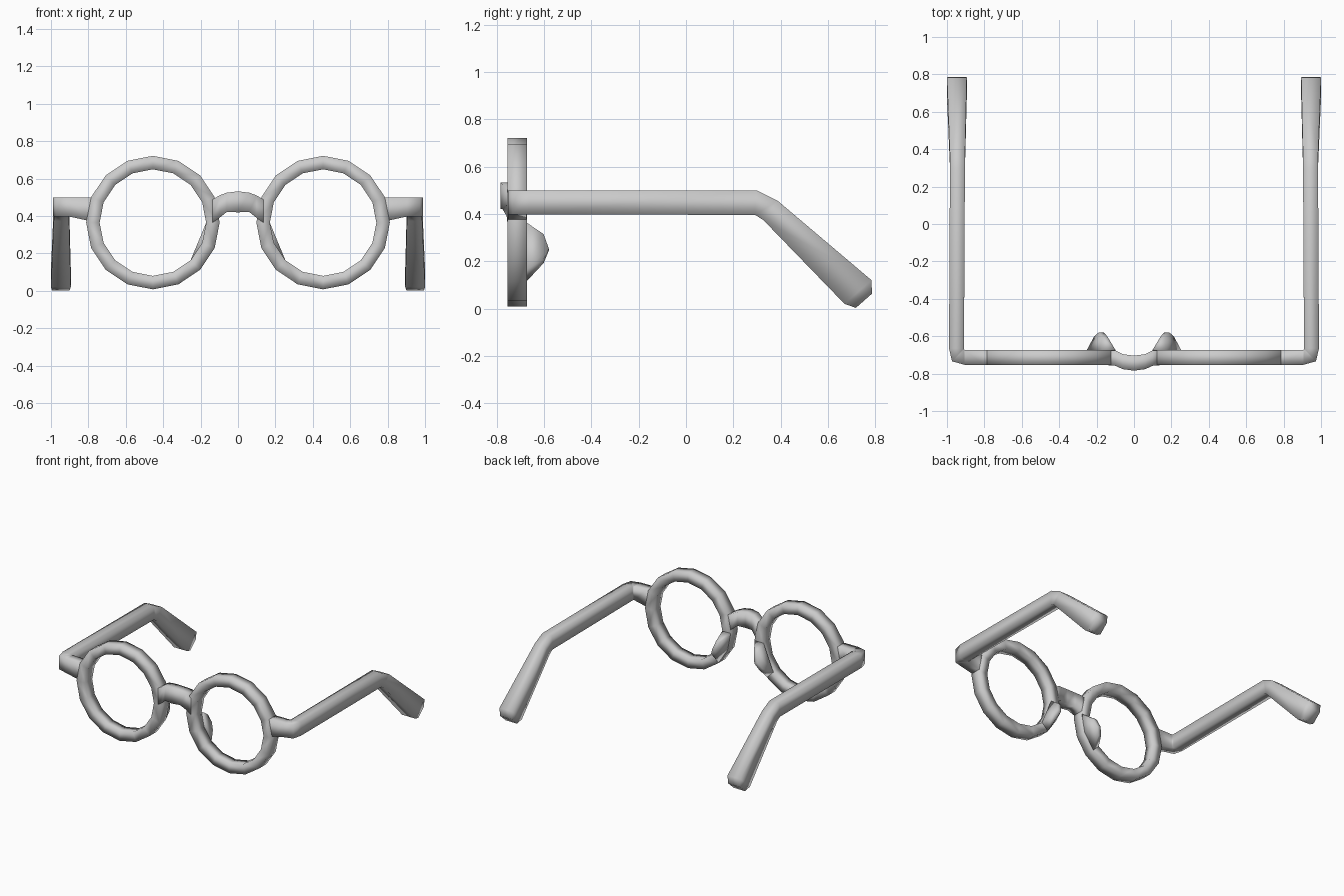
import bpy, bmesh, math
from mathutils import Vector

if "Cube" in bpy.data.objects:
    bpy.data.objects.remove(bpy.data.objects["Cube"])

RIM_X, RIM_Z, RIM_Y, RIM_D = 0.455, 0.365, -0.714, 0.041
R_OUT, R_IN = 0.357, 0.285


def finish(name, bm, mirror=False):
    bmesh.ops.recalc_face_normals(bm, faces=bm.faces)
    me = bpy.data.meshes.new(name)
    bm.to_mesh(me)
    bm.free()
    me.polygons.foreach_set("use_smooth", [True] * len(me.polygons))
    ob = bpy.data.objects.new(name, me)
    bpy.context.collection.objects.link(ob)
    if mirror:
        mod = ob.modifiers.new("Mirror", 'MIRROR')
        mod.use_mirror_merge = False
    return ob


def sweep(name, sections, closed=False, mirror=False):
    """Skin four-cornered sections given as (centre, half side, half height)."""
    bm = bmesh.new()
    rings = []
    for c, u, v in sections:
        c, u, v = Vector(c), Vector(u), Vector(v)
        rings.append([bm.verts.new(c + a * u + b * v)
                      for a, b in ((1, 1), (-1, 1), (-1, -1), (1, -1))])
    pairs = list(zip(rings, rings[1:]))
    if closed:
        pairs.append((rings[-1], rings[0]))
    else:
        bm.faces.new(rings[0])
        bm.faces.new(rings[-1])
    for r, s in pairs:
        for i in range(4):
            j = (i + 1) % 4
            bm.faces.new((r[i], r[j], s[j], s[i]))
    return finish(name, bm, mirror)


def on_rim(deg, r, y):
    a = math.radians(deg)
    return Vector((RIM_X + r * math.cos(a), y, RIM_Z + r * math.sin(a)))


# Round lens rims, 16 sides
rim = []
for i in range(16):
    a = i * 22.5
    radial = (on_rim(a, R_OUT, 0) - on_rim(a, R_IN, 0)) / 2
    rim.append((on_rim(a, (R_OUT + R_IN) / 2, RIM_Y), (0, -RIM_D, 0), radial))
sweep("lens_rim", rim, closed=True, mirror=True)

# Arched bridge: x, y, half depth, bottom z, top z
half = [(0, -0.744, 0.040, 0.42, 0.532), (0.06, -0.736, 0.040, 0.422, 0.525),
        (0.10, -0.717, 0.041, 0.39, 0.51), (0.15, RIM_Y, 0.040, 0.355, 0.48)]
full = [(-x, *rest) for x, *rest in half[:0:-1]] + half
sweep("bridge", [((x, y, (lo + hi) / 2), (0, -d, 0), (0, 0, (hi - lo) / 2))
                 for x, y, d, lo, hi in full])

# End piece, hinge corner, arm and ear tip in one sweep
up = (0, 0, 0.051)
sweep("temple_arm", [
    ((0.765, RIM_Y, 0.432), (0, -0.039, 0), (0, 0, 0.066)),
    ((0.805, RIM_Y, 0.438), (0, -0.039, 0), (0, 0, 0.062)),
    ((0.905, RIM_Y, 0.449), (0, -0.039, 0), up),
    ((0.941, -0.702, 0.449), (0.032, -0.032, 0), up),
    ((0.949, -0.665, 0.449), (0.040, 0, 0), up),
    ((0.944, 0.295, 0.448), (0.040, 0, 0), (0, 0.003, 0.052)),
    ((0.944, 0.357, 0.415), (0.041, 0, 0), (0, 0.030, 0.041)),
    ((0.947, 0.727, 0.070), (0.053, 0, 0), (0, 0.057, 0.050)),
    ((0.947, 0.752, 0.033), (0.047, 0, 0), (0, 0.034, 0.030)),
], mirror=True)

# Nose pads: tapered blocks rising from the back of each rim
bm = bmesh.new()
for deg in (180, 202.5, 225):
    for r in (R_IN, R_OUT):
        bm.verts.new(on_rim(deg, r, RIM_Y + RIM_D - 0.003))
for deg, y in ((190, -0.602), (202.5, -0.580), (213, -0.602)):
    for r in (0.288, 0.318):
        bm.verts.new(on_rim(deg, r, y))
bmesh.ops.convex_hull(bm, input=bm.verts)
finish("nose_pad", bm, mirror=True)
